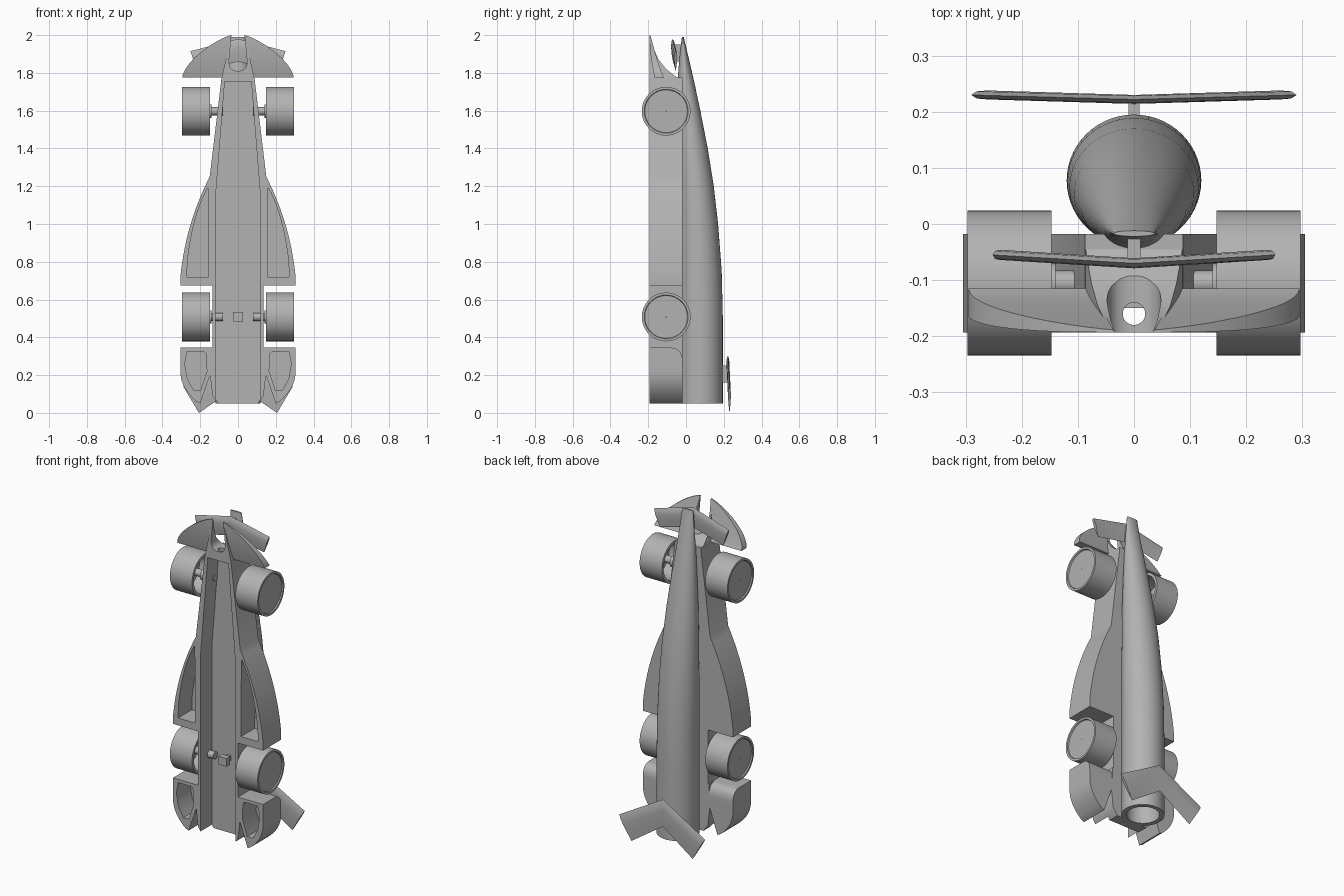
import bpy, bmesh, math
from mathutils import Matrix

cube = bpy.data.objects.get("Cube")
if cube:
    bpy.data.objects.remove(cube, do_unlink=True)

grey = bpy.data.materials.new("plain grey")
grey.use_nodes = True
grey.diffuse_color = (0.45, 0.45, 0.45, 1)
grey.node_tree.nodes["Principled BSDF"].inputs["Base Color"].default_value = grey.diffuse_color


def finish(name, bm):
    bmesh.ops.recalc_face_normals(bm, faces=bm.faces)
    mesh = bpy.data.meshes.new(name)
    bm.to_mesh(mesh)
    bm.free()
    mesh.materials.append(grey)
    ob = bpy.data.objects.new(name, mesh)
    bpy.context.collection.objects.link(ob)
    return ob


def loft(name, rings, closed=False):
    """Skin a list of point rings; closed joins the last to the first."""
    bm = bmesh.new()
    rows = [[bm.verts.new(p) for p in ring] for ring in rings]
    n = len(rows[0])
    pairs = list(zip(rows, rows[1:]))
    if closed:
        pairs.append((rows[-1], rows[0]))
    for a, b in pairs:
        for i in range(n):
            bm.faces.new((a[i], a[(i + 1) % n], b[(i + 1) % n], b[i]))
    if not closed:
        bm.faces.new(rows[0])
        bm.faces.new(rows[-1])
    return finish(name, bm)


def prism(name, pts, y0, y1):
    return loft(name, [[(x, y, z) for x, z in pts] for y in (y0, y1)])


def mirrored(half):
    return half + [(-x, z) for x, z in reversed(half)]


def box(name, x0, x1, y0, y1, z0, z1):
    return prism(name, [(x0, z0), (x1, z0), (x1, z1), (x0, z1)], y0, y1)


def rod(name, r0, r1, length, centre, axis="Z"):
    bm = bmesh.new()
    bmesh.ops.create_cone(bm, cap_ends=True, segments=40, radius1=r0, radius2=r1, depth=length)
    turn = Matrix.Rotation(math.pi / 2, 4, "Y") if axis == "X" else Matrix()
    bmesh.ops.transform(bm, matrix=Matrix.Translation(centre) @ turn, verts=bm.verts)
    return finish(name, bm)


def cut(ob, cutter):
    mod = ob.modifiers.new("cut", "BOOLEAN")
    mod.operation = "DIFFERENCE"
    mod.solver = "EXACT"
    mod.object = cutter
    bpy.context.view_layer.objects.active = ob
    bpy.ops.object.modifier_apply(modifier=mod.name)
    bpy.data.objects.remove(cutter, do_unlink=True)


def smooth(ob, angle=35):
    bpy.ops.object.select_all(action="DESELECT")
    ob.select_set(True)
    bpy.context.view_layer.objects.active = ob
    bpy.ops.object.shade_smooth_by_angle(angle=math.radians(angle))


def curve(p, q, r, n=10):
    """Quadratic curve from p to r, pulled towards q."""
    ts = [i / n for i in range(n + 1)]
    return [tuple((1 - t) ** 2 * a + 2 * t * (1 - t) * b + t * t * c
                  for a, b, c in zip(p, q, r)) for t in ts]


# Chassis with side pods and rear pods in one outline
LOW, HIGH = -0.193, -0.018
half = [(0.105, 0.05), (0.135, 0.09), (0.148, 0.2), (0.2, 0.05)]
half += curve((0.22, 0.06), (0.305, 0.13), (0.305, 0.22))
half += [(0.305, 0.345), (0.135, 0.345), (0.135, 0.675), (0.305, 0.675)]
half += curve((0.305, 0.72), (0.278, 1.0), (0.15, 1.25), 14)
half += [(0.087, 1.775)]
chassis = prism("chassis", mirrored(half), LOW, HIGH)

# Long channel in the underside, open at the tail
cut(chassis, prism("channel", mirrored([(0.118, 0), (0.118, 1.15), (0.07, 1.755)]), -0.3, -0.085))

for s in (1, -1):
    # Pockets in the side pods and the rear pods
    pocket = [(0.155, 0.72), (0.27, 0.72)] + curve((0.268, 0.8), (0.24, 1.05), (0.158, 1.195))
    cut(chassis, prism("pocket", [(s * x, z) for x, z in pocket], -0.3, -0.06))
    pocket = [(0.168, 0.31), (0.165, 0.22), (0.198, 0.12), (0.235, 0.12),
              (0.268, 0.18), (0.282, 0.26), (0.27, 0.325), (0.18, 0.325)]
    cut(chassis, prism("pocket", [(s * x, z) for x, z in pocket], -0.3, -0.06))
    # Rounded upper corner of the rear pod
    arc = curve((-0.08, 0.345), (HIGH, 0.345), (HIGH, 0.27))
    arc += [(0.02, 0.27), (0.02, 0.38), (-0.08, 0.38)]
    cut(chassis, loft("corner", [[(s * x, y, z) for y, z in arc] for x in (0.142, 0.33)]))
cut(chassis, rod("bore", 0.02, 0.02, 0.2, (0, -0.16, 1.75)))
smooth(chassis)

# Forked tip ahead of the chassis, split by a slot
rings = []
for z, w, top in [(1.765, 0.088, -0.03), (1.785, 0.084, -0.06), (1.82, 0.076, -0.105),
                  (1.87, 0.065, -0.145), (1.93, 0.052, -0.172), (2.0, 0.038, -0.19)]:
    rings.append([(-w, LOW, z), (w, LOW, z), (w, top, z), (-w, top, z)])
fork = loft("forked_tip", rings)
slot = mirrored(curve((0, 1.81), (0.048, 1.81), (0.048, 1.86)) + [(0.03, 2.05)])
cut(fork, prism("slot", slot[1:-1], -0.3, 0.1))
cut(fork, rod("bore", 0.02, 0.02, 0.2, (0, -0.16, 1.78)))
smooth(fork)

# Swept fenders in front of the front wheels
for s, side in ((1, "left"), (-1, "right")):
    rings = []
    for i in range(15):
        t = i / 14
        z = 1.775 + 0.223 * t
        outer = 0.045 + 0.25 * (1 - t ** 1.6) ** 0.85
        inner = 0.07 - 0.033 * t
        top = -0.115 - 0.073 * t ** 0.8
        low = LOW + 0.028 * (1 - t) ** 2
        rings.append([(s * inner, low, z), (s * outer, low, z),
                      (s * outer, top, z), (s * inner, top, z)])
    smooth(loft(side + "_fender", rings))

# Round body tapering to a flat nose, hollow at the tail
rings = []
for z, w, low, top in [(0.05, 0.12, -0.04, 0.195), (0.5, 0.12, -0.04, 0.195),
                       (0.75, 0.119, -0.04, 0.189), (1.0, 0.115, -0.04, 0.17),
                       (1.2, 0.107, -0.04, 0.147), (1.4, 0.094, -0.045, 0.115),
                       (1.6, 0.076, -0.045, 0.076), (1.75, 0.06, -0.045, 0.044),
                       (1.88, 0.047, -0.035, 0.014), (1.99, 0.037, -0.022, -0.012)]:
    mid, h = (low + top) / 2, (top - low) / 2
    rings.append([(w * math.cos(a), mid + h * math.sin(a), z)
                  for a in (math.tau * i / 56 for i in range(56))])
body = loft("body_shell", rings)
cut(body, rod("socket", 0.092, 0.092, 0.7, (0, 0.078, 0.2)))
smooth(body)


def swept_wing(name, span, lead, tip_lead, chord, tip_x, tip_trail, y_mid, y_tip, thick):
    """Chevron wing lofted from tip to tip with a lens-shaped section."""
    rings = []
    for s in (-1, 0, 1):
        y = y_tip if s else y_mid
        za, zb = (tip_lead, tip_trail) if s else (lead, lead - chord)
        xa, xb = s * span, s * tip_x
        ring = []
        for t, e in ((0, 0), (0.12, 0.8), (0.35, 1), (0.7, 0.6), (1, 0.1),
                     (0.7, -0.6), (0.35, -1), (0.12, -0.8)):
            ring.append((xa + (xb - xa) * t, y + e * thick / 2, za + (zb - za) * t))
        rings.append(ring)
    smooth(loft(name, rings), 40)


swept_wing("rear_wing", 0.29, 0.305, 0.14, 0.165, 0.207, 0.0, 0.222, 0.23, 0.016)
swept_wing("front_wing", 0.252, 1.98, 1.915, 0.12, 0.215, 1.81, -0.07, -0.055, 0.018)
box("rear_wing_mount", -0.01, 0.01, 0.18, 0.222, 0.16, 0.25)
box("front_wing_mount", -0.012, 0.012, -0.07, -0.02, 1.86, 1.95)

# Wheels: turned profile with a shallow outer recess and a hollow inner side
profile = [(0.297, 0), (0.29, 0), (0.29, 0.113), (0.297, 0.116), (0.297, 0.129),
           (0.147, 0.129), (0.147, 0.112), (0.265, 0.112), (0.265, 0)]
profile = [(x, max(r, 0.002)) for x, r in profile[1:]]
for z, end in ((1.597, "front"), (0.508, "rear")):
    for s, side in ((1, "left"), (-1, "right")):
        rings = []
        for i in range(64):
            a = math.tau * i / 64
            rings.append([(s * x, -0.105 + r * math.cos(a), z + r * math.sin(a))
                          for x, r in profile])
        smooth(loft(f"{end}_{side}_wheel", rings, closed=True))
        smooth(rod(f"{end}_{side}_axle", 0.022, 0.022, 0.2, (s * 0.18, -0.105, z), "X"))
        smooth(rod(f"{end}_{side}_bearing", 0.035, 0.035, 0.02, (s * 0.15, -0.105, z), "X"))

# Line guide hanging in the channel
box("line_guide", -0.027, 0.027, -0.15, -0.115, 0.485, 0.535)
box("line_guide_stem", -0.012, 0.012, -0.12, -0.08, 0.495, 0.525)
